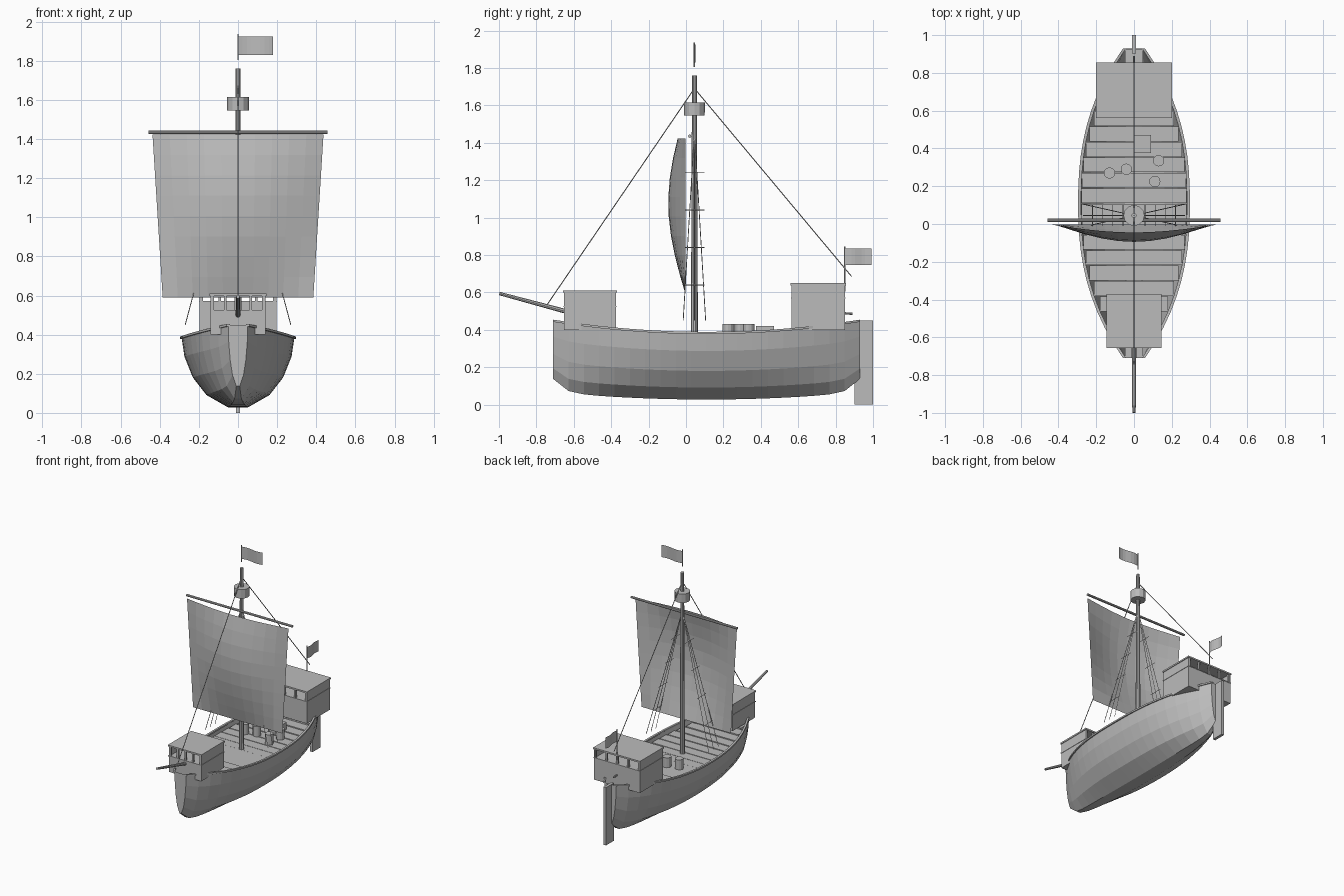
import bpy, bmesh, math
from mathutils import Vector

if "Cube" in bpy.data.objects:
    bpy.data.objects.remove(bpy.data.objects["Cube"])

grey = bpy.data.materials.new("plain grey")
grey.diffuse_color = (0.5, 0.5, 0.5, 1)
grey.use_nodes = True
grey.node_tree.nodes["Principled BSDF"].inputs["Base Color"].default_value = grey.diffuse_color


def finish(name, bm, fix=True):
    if fix:
        bmesh.ops.recalc_face_normals(bm, faces=bm.faces[:])
    me = bpy.data.meshes.new(name)
    bm.to_mesh(me)
    bm.free()
    me.materials.append(grey)
    ob = bpy.data.objects.new(name, me)
    bpy.context.collection.objects.link(ob)
    return ob


def add_box(bm, x0, x1, y0, y1, z0, z1):
    vs = bmesh.ops.create_cube(bm, size=1)["verts"]
    for v in vs:
        v.co = Vector(((x0 + x1) / 2 + v.co.x * (x1 - x0),
                       (y0 + y1) / 2 + v.co.y * (y1 - y0),
                       (z0 + z1) / 2 + v.co.z * (z1 - z0)))


def box(name, *dims):
    bm = bmesh.new()
    add_box(bm, *dims)
    return finish(name, bm)


def rod(name, a, b, r1, r2=None, sides=8):
    a, b = Vector(a), Vector(b)
    bm = bmesh.new()
    bmesh.ops.create_cone(bm, cap_ends=True, segments=sides, radius1=r1,
                          radius2=r1 if r2 is None else r2, depth=(b - a).length)
    rot = (b - a).to_track_quat('Z', 'Y')
    for v in bm.verts:
        v.co = rot @ v.co + (a + b) / 2
    return finish(name, bm)


def sheet(name, nu, nv, f):
    bm = bmesh.new()
    g = [[bm.verts.new(f(i / nu, j / nv)) for j in range(nv + 1)] for i in range(nu + 1)]
    for i in range(nu):
        for j in range(nv):
            bm.faces.new((g[i][j], g[i + 1][j], g[i + 1][j + 1], g[i][j + 1]))
    return finish(name, bm, False)


# Hull lines along t = -1 (bow) .. 1 (stern)
N = 20
ts = [-1 + 2 * i / N for i in range(N + 1)]
def ypos(t): return 0.11 + 0.82 * t
def beam(t): return 0.05 + 0.238 * (1 - abs(t) ** 2.4)
def sheer(t): return 0.383 + 0.065 * t * t
def keel(t): return 0.027 + 0.04 * t * t + 0.07 * t ** 16

# Hull shell
half = [(1, 1), (0.95, 0.73), (0.8, 0.43), (0.56, 0.18), (0.17, 0)]
section = half + [(-u, v) for u, v in reversed(half)]
bm = bmesh.new()
rings = []
for t in ts:
    k, s = keel(t), sheer(t)
    rings.append([bm.verts.new((u * beam(t), ypos(t), k + v * (s - k))) for u, v in section])
for r, q in zip(rings, rings[1:]):
    for j in range(len(section) - 1):
        bm.faces.new((r[j], r[j + 1], q[j + 1], q[j]))
bm.faces.new(rings[0])
bm.faces.new(rings[-1])
finish("hull", bm)

# Deck planks, each as wide as the hull at its narrower end
bm = bmesh.new()
for a, b in zip(ts, ts[1:]):
    w = min(beam(a), beam(b)) * 0.97
    z = sheer((a + b) / 2) - 0.032
    add_box(bm, -w, w, ypos(a), ypos(b) - 0.003, z - 0.015, z)
finish("deck_planks", bm)

# Gunwale rails, swept square section
for side, label in ((1, "right"), (-1, "left")):
    bm = bmesh.new()
    prev = None
    for t in ts:
        x, y, z = side * beam(t), ypos(t), sheer(t)
        cur = [bm.verts.new((x + dx, y, z + dz)) for dx, dz in
               ((-.008, -.006), (.008, -.006), (.008, .006), (-.008, .006))]
        if prev:
            for j in range(4):
                bm.faces.new((prev[j], prev[(j + 1) % 4], cur[(j + 1) % 4], cur[j]))
        else:
            bm.faces.new(cur)
        prev = cur
    bm.faces.new(prev)
    finish("gunwale_" + label, bm)


# Castles: solid base, posts at both ends, solid side boards, flat top
def castle(name, w, y0, y1, z0, zf, z1):
    box(name + "_base", -w, w, y0, y1, z0, zf)
    box(name + "_roof", -w - .005, w + .005, y0 - .005, y1 + .005, z1 - .012, z1)
    bm = bmesh.new()
    for y in (y0 + .008, y1 - .008):
        for i in range(5):
            x = (w - .01) * (i - 2) / 2
            add_box(bm, x - .007, x + .007, y - .007, y + .007, zf, z1 - .012)
    finish(name + "_posts", bm)
    for s in (-1, 1):
        xs = sorted((s * (w - .01), s * w))
        box(name + "_side_board", *xs, y0, y1, zf, z1 - .012)
    box(name + "_floor", -w - .003, w + .003, y0 - .003, y1 + .003, zf - .006, zf)


castle("forecastle", 0.14, -0.652, -0.375, 0.40, 0.527, 0.61)
castle("aftcastle", 0.197, 0.565, 0.85, 0.40, 0.573, 0.65)

# Rudder and tiller
box("rudder", -.011, .011, 0.902, 1.0, 0, 0.45)
rod("tiller", (0, .70, .50), (0, .89, .485), .006)

# Mast, crow's nest, bowsprit and yard
MY = 0.045
rod("mast", (0, MY, .32), (0, MY, 1.76), .019, .013, 10)
rod("crows_nest", (0, MY, 1.545), (0, MY, 1.615), .055, .056, 12)
rod("bowsprit", (0, -.5, .46), (0, -.998, .594), .014, .009)
rod("yard", (-.457, .02, 1.435), (.457, .02, 1.435), .009)


# Bulging square sail
def sail(u, v):
    s = 2 * u - 1
    return (s * (.385 + .052 * v), -.003 - .092 * math.cos(s * math.pi / 2) * math.sin(.85 * math.pi * v),
            .59 + .832 * v)


sheet("sail", 10, 8, sail)

# Stays, shrouds and ratlines
rod("forestay", (0, MY, 1.69), (0, -.745, .53), .003, sides=5)
rod("backstay", (0, MY, 1.69), (0, .885, .685), .003, sides=5)
for s in (-1, 1):
    for y in (-.015, .045, .105):
        rod("shroud", (s * .27, y, .45), (0, MY, 1.46), .0022, sides=4)
    for z in (.64, .84, 1.04, 1.24):
        x = s * .27 * (1.46 - z) / 1.01
        rod("ratline", (x, -.01, z), (x, .10, z), .002, sides=4)

# Flags on poles
rod("top_flagpole", (0, MY, 1.805), (0, MY, 1.937), .004, sides=6)
sheet("top_flag", 8, 2, lambda u, v: (.18 * u, MY + .006 * math.sin(6.3 * u), 1.83 + .095 * v))
rod("stern_flagpole", (0, .85, .605), (0, .85, .845), .004, sides=6)
sheet("stern_flag", 8, 2, lambda u, v: (.006 * math.sin(6.3 * u), .85 + .143 * u, .747 + .088 * v))

# Cargo on deck
for x, y in ((-.13, .27), (-.04, .29), (.13, .335), (.11, .225)):
    rod("barrel", (x, y, .34), (x, y, .432), .03, sides=12)
box("hatch_crate", 0, .09, .375, .47, .34, .42)
